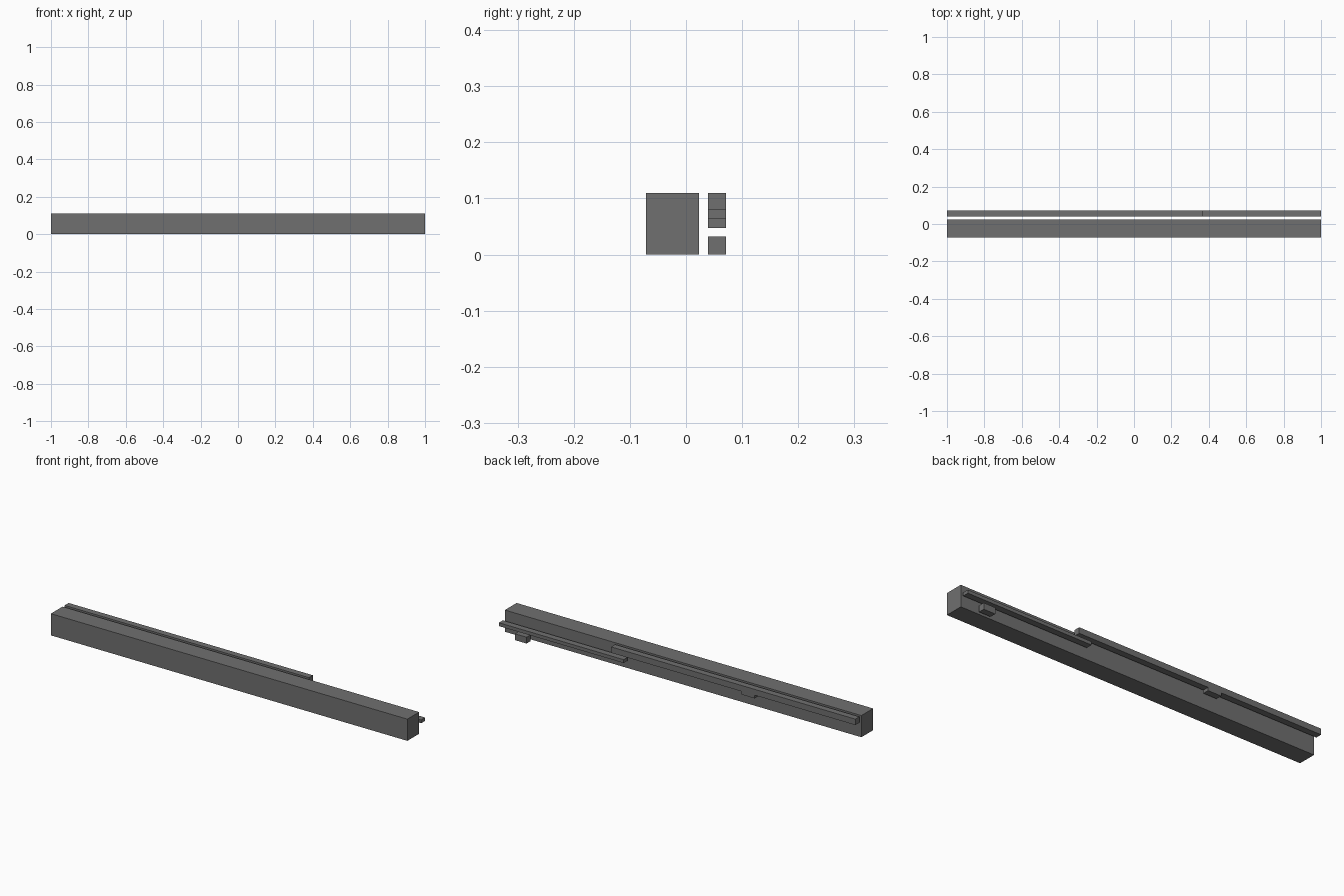
import bpy
import bmesh
from mathutils import Vector

cube = bpy.data.objects.get("Cube")
if cube:
    bpy.data.objects.remove(cube, do_unlink=True)

# Single matte grey for every part
grey = bpy.data.materials.new("dark_grey")
grey.use_nodes = True
colour = (0.16, 0.16, 0.16, 1)
grey.diffuse_color = colour
grey.node_tree.nodes["Principled BSDF"].inputs["Base Color"].default_value = colour


def block(name, x, y, z):
    """Box spanning the given (min, max) ranges."""
    low, high = (Vector(c) for c in zip(x, y, z))
    bm = bmesh.new()
    bmesh.ops.create_cube(bm, size=1)
    bmesh.ops.scale(bm, vec=high - low, verts=bm.verts)
    mesh = bpy.data.meshes.new(name)
    bm.to_mesh(mesh)
    bm.free()
    mesh.materials.append(grey)
    obj = bpy.data.objects.new(name, mesh)
    obj.location = (low + high) / 2
    bpy.context.collection.objects.link(obj)
    return obj


# Long front beam
block("main_beam", (-1, 1), (-0.071, 0.023), (0, 0.11))

# Floating strips behind the beam share one depth
rear = (0.039, 0.071)
block("lower_rail", (0.30, 1), rear, (0.047, 0.064))
block("small_block", (0.845, 0.91), rear, (0, 0.032))

# Upper rail with a tab hanging from its underside, joined into one solid
rail = block("upper_rail", (-1, 0.37), rear, (0.08, 0.11))
tab = block("rail_tab_cutter", (-0.435, -0.36), rear, (0.064, 0.09))
tab.hide_render = True
union = rail.modifiers.new("tab_union", "BOOLEAN")
union.operation = "UNION"
union.solver = "EXACT"
union.object = tab
bpy.context.view_layer.update()
joined = bpy.data.meshes.new_from_object(
    rail.evaluated_get(bpy.context.evaluated_depsgraph_get()))
rail.modifiers.clear()
rail.data = joined
bpy.data.objects.remove(tab, do_unlink=True)
